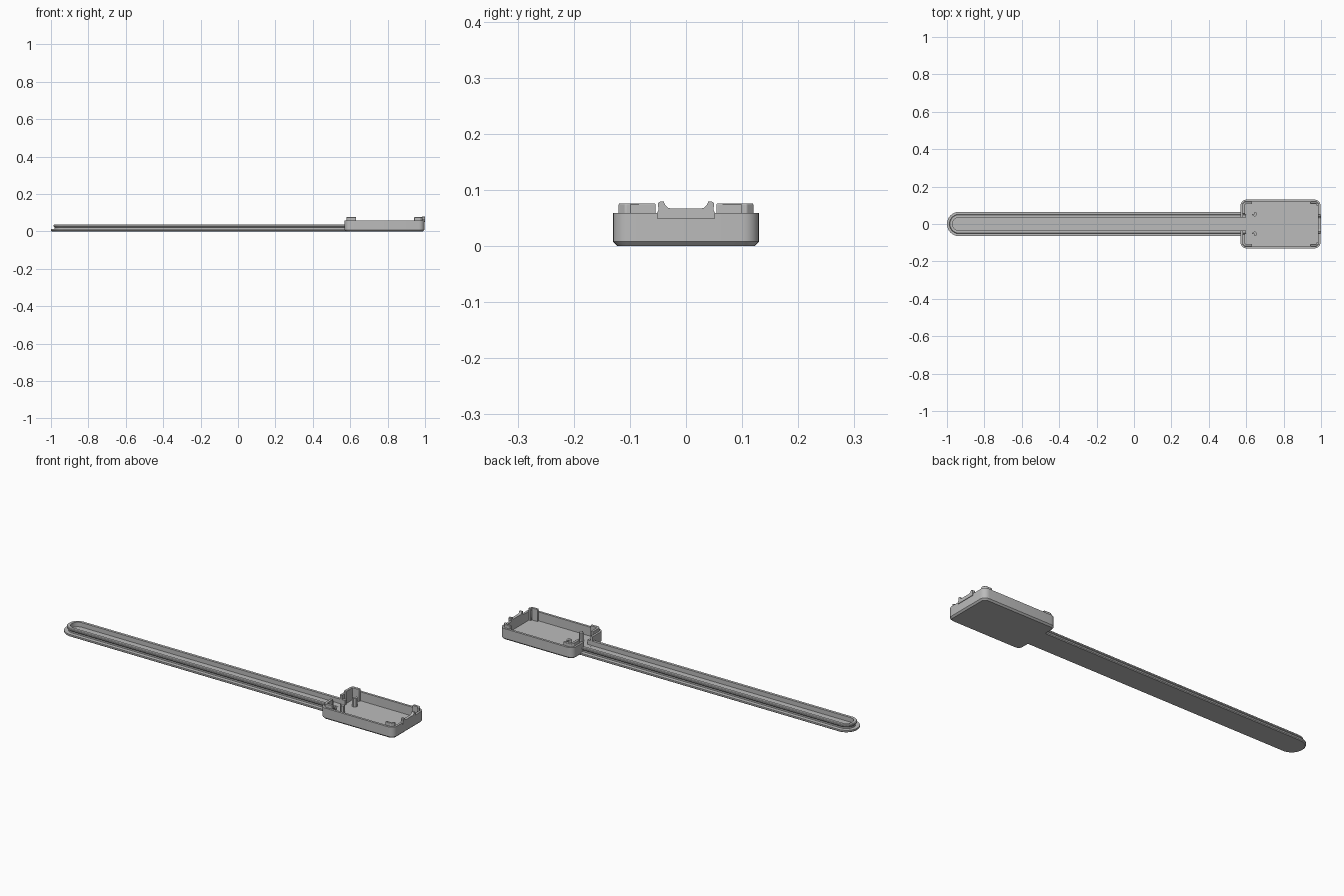
import bpy, bmesh
from math import sin, cos, pi, radians

if "Cube" in bpy.data.objects:
    bpy.data.objects.remove(bpy.data.objects["Cube"], do_unlink=True)

grey = bpy.data.materials.new("plain grey")
grey.use_nodes = True
COLOUR = (0.5, 0.5, 0.5, 1)
grey.diffuse_color = COLOUR
grey.node_tree.nodes["Principled BSDF"].inputs["Base Color"].default_value = COLOUR

JOINT, FLOOR, RIM = 0.60, 0.012, 0.059
BOX_X0, BOX_X1, BOX_Y = 0.57, 0.997, 0.13
WALL = 0.012


def finish(name, bm):
    bmesh.ops.recalc_face_normals(bm, faces=bm.faces)
    mesh = bpy.data.meshes.new(name)
    bm.to_mesh(mesh)
    bm.free()
    mesh.materials.append(grey)
    ob = bpy.data.objects.new(name, mesh)
    bpy.context.collection.objects.link(ob)
    return ob


def smooth(ob):
    bpy.ops.object.select_all(action="DESELECT")
    ob.select_set(True)
    bpy.context.view_layer.objects.active = ob
    bpy.ops.object.shade_smooth_by_angle(angle=radians(30))


def loft(name, outline, profile, closed=True):
    """Stack one outline at each (inset, height) of the profile."""
    bm = bmesh.new()
    rings = [[bm.verts.new((x, y, z)) for x, y in outline(i)] for i, z in profile]
    n = len(rings[0])
    for a, b in zip(rings, rings[1:]):
        for k in range(n if closed else n - 1):
            j = (k + 1) % n
            bm.faces.new((a[k], a[j], b[j], b[k]))
    bm.faces.new(rings[0])
    bm.faces.new(rings[-1])
    if not closed:
        bm.faces.new([r[0] for r in rings] + [r[-1] for r in reversed(rings)])
    return finish(name, bm)


def prism(name, points, axis, low, high):
    """Extrude a flat polygon along x or z."""
    bm = bmesh.new()

    def place(p, h):
        return (h, p[0], p[1]) if axis == "x" else (p[0], p[1], h)
    a = [bm.verts.new(place(p, low)) for p in points]
    b = [bm.verts.new(place(p, high)) for p in points]
    bm.faces.new(a)
    bm.faces.new(b)
    for k in range(len(a)):
        j = (k + 1) % len(a)
        bm.faces.new((a[k], a[j], b[j], b[k]))
    return finish(name, bm)


def arm_outline(inset, steps=24):
    r = 0.065 - inset
    arc = [pi / 2 + pi * k / steps for k in range(steps + 1)]
    return ([(JOINT, r)] + [(-0.935 + r * cos(t), r * sin(t)) for t in arc]
            + [(JOINT, -r)])


def box_outline(inset, steps=6):
    r = max(0.03 - inset, 0.006)
    x0, x1 = BOX_X0 + inset + r, BOX_X1 - inset - r
    y = BOX_Y - inset - r
    pts = []
    for q, (cx, cy) in enumerate([(x1, y), (x0, y), (x0, -y), (x1, -y)]):
        for k in range(steps + 1):
            t = (q + k / steps) * pi / 2
            pts.append((cx + r * cos(t), cy + r * sin(t)))
    return pts


# Long arm: flange, undercut neck, lip and sunken channel
arm = loft("long_arm", arm_outline,
           [(0.004, 0), (0, 0.004), (0, 0.012), (0.02, 0.012), (0.02, 0.02),
            (0.013, 0.027), (0.013, 0.033), (0.016, 0.036), (0.03, 0.036),
            (0.03, FLOOR)], closed=False)
smooth(arm)

# Open tray with a chamfered bottom
tray = loft("tray", box_outline,
            [(0.008, 0), (0, 0.008), (0, RIM), (WALL, RIM), (WALL, FLOOR)])

# Opening where the channel runs into the tray
cutter = prism("channel_cutter", [(-0.035, 0.0125), (0.035, 0.0125),
                                  (0.035, 0.1), (-0.035, 0.1)], "x", 0.55, JOINT)
cutter.hide_render = True
cut = tray.modifiers.new("opening", "BOOLEAN")
cut.operation, cut.solver, cut.object = "DIFFERENCE", "EXACT", cutter
bpy.context.view_layer.objects.active = tray
bpy.ops.object.modifier_apply(modifier="opening")
bpy.data.objects.remove(cutter, do_unlink=True)
smooth(tray)


# Corner clips, L-shaped in plan, standing inside the tray wall
def corner_clip(name, x, direction, reach_x, reach_y, thick, side):
    y = BOX_Y - 0.010
    ex, ix, c = x + direction * reach_x, x + direction * thick, 0.012
    pts = [(x, y - reach_y), (x, y - c), (x + direction * c, y), (ex, y),
           (ex, y - thick), (ix, y - thick), (ix, y - reach_y)]
    clip = prism(name, [(px, py * side) for px, py in pts], "z", 0.005, 0.076)
    bev = clip.modifiers.new("soft edges", "BEVEL")
    bev.width, bev.segments = 0.002, 2
    smooth(clip)


for label, side in (("back", 1), ("front", -1)):
    corner_clip("inner_clip_" + label, BOX_X0 + 0.010, 1, 0.052, 0.066, 0.014, side)
    corner_clip("outer_clip_" + label, BOX_X1 - 0.010, -1, 0.045, 0.022, 0.012, side)
    # Small teardrop posts near the arm
    leaf = [(0.630, 0.052), (0.636, 0.043), (0.646, 0.040), (0.656, 0.046),
            (0.656, 0.060), (0.646, 0.066), (0.644, 0.055)]
    smooth(prism("post_" + label, [(x, y * side) for x, y in leaf], "z",
                 0.005, 0.058))

# Raised end catch: two horns joined by a low saddle
half = [(0.052, RIM - 0.01), (0.052, RIM), (0.049, 0.064), (0.050, 0.076),
        (0.047, 0.079), (0.040, 0.080), (0.037, 0.073), (0.032, 0.0685),
        (0.026, 0.067)]
catch = half + [(-y, z) for y, z in reversed(half)]
prism("end_catch", catch, "x", BOX_X1 - WALL, BOX_X1 + 0.003)
